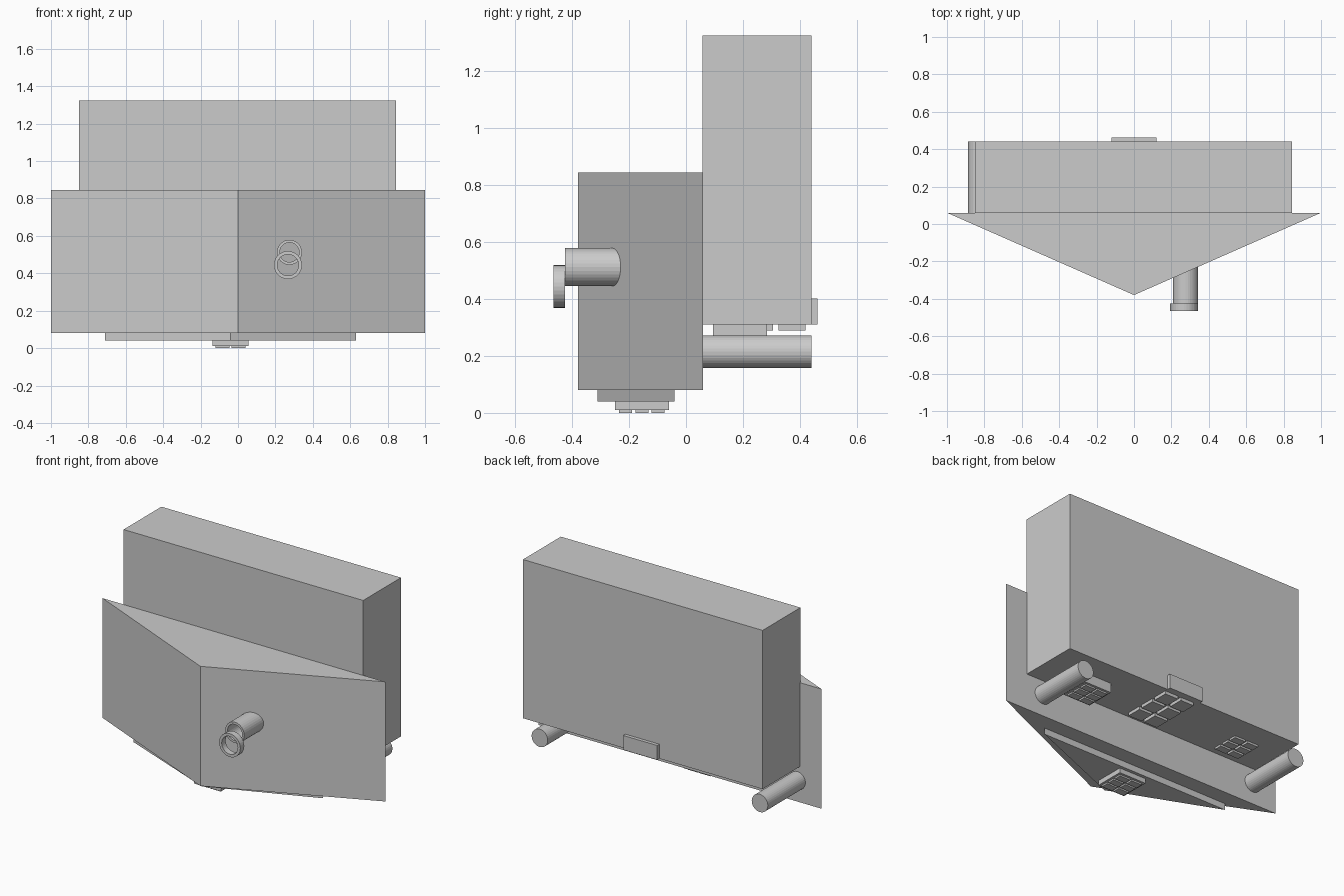
import bpy, bmesh, math
from mathutils import Matrix

if "Cube" in bpy.data.objects:
    bpy.data.objects.remove(bpy.data.objects["Cube"])

SIDES = 32


def finish(name, bm):
    bmesh.ops.recalc_face_normals(bm, faces=bm.faces[:])
    me = bpy.data.meshes.new(name)
    bm.to_mesh(me)
    bm.free()
    ob = bpy.data.objects.new(name, me)
    bpy.context.collection.objects.link(ob)
    return ob


def add_box(bm, x0, x1, y0, y1, z0, z1):
    mat = Matrix.Translation(((x0 + x1) / 2, (y0 + y1) / 2, (z0 + z1) / 2))
    mat = mat @ Matrix.Diagonal((x1 - x0, y1 - y0, z1 - z0, 1))
    bmesh.ops.create_cube(bm, size=1, matrix=mat)


def box(name, *b):
    bm = bmesh.new()
    add_box(bm, *b)
    return finish(name, bm)


def prism(name, pts, z0, z1):
    """Extrude an outline straight up."""
    bm = bmesh.new()
    face = bm.faces.new([bm.verts.new((x, y, z0)) for x, y in pts])
    ext = bmesh.ops.extrude_face_region(bm, geom=[face])
    verts = [g for g in ext["geom"] if isinstance(g, bmesh.types.BMVert)]
    bmesh.ops.translate(bm, verts=verts, vec=(0, 0, z1 - z0))
    return finish(name, bm)


def rod(name, x, z, r, y0, y1):
    """Solid cylinder along y."""
    bm = bmesh.new()
    mat = Matrix.Translation((x, (y0 + y1) / 2, z)) @ Matrix.Rotation(math.pi / 2, 4, 'X')
    bmesh.ops.create_cone(bm, cap_ends=True, segments=SIDES, radius1=r, radius2=r,
                          depth=y1 - y0, matrix=mat)
    return finish(name, bm)


def tube(name, x, z, r_out, r_in, y0, y1):
    """Hollow cylinder along y: a rectangular section swept round a circle."""
    bm = bmesh.new()
    rings = []
    for i in range(SIDES):
        a = math.tau * i / SIDES
        rings.append([bm.verts.new((x + r * math.cos(a), y, z + r * math.sin(a)))
                      for r, y in ((r_out, y0), (r_out, y1), (r_in, y1), (r_in, y0))])
    for i in range(SIDES):
        p, q = rings[i], rings[(i + 1) % SIDES]
        for j in range(4):
            k = (j + 1) % 4
            bm.faces.new((p[j], p[k], q[k], q[j]))
    return finish(name, bm)


def tiles(name, x0, x1, y0, y1, z0, z1, gap):
    """Two by three grid of small plates."""
    bm = bmesh.new()
    w, d = (x1 - x0 - gap) / 2, (y1 - y0 - 2 * gap) / 3
    for i in range(2):
        for j in range(3):
            x, y = x0 + i * (w + gap), y0 + j * (d + gap)
            add_box(bm, x, x + w, y, y + d, z0, z1)
    return finish(name, bm)


# Main bodies
prism("front_wedge", [(-1, 0.06), (0, -0.38), (1, 0.06)], 0.08, 0.845)
box("rear_body", -0.85, 0.845, 0.058, 0.44, 0.31, 1.325)

# Rear rods under the body
for side, x in (("left", -0.83), ("right", 0.727)):
    rod(side + "_rear_rod", x, 0.215, 0.057, 0.05, 0.44)

# Plate on the back
box("back_plate", -0.12, 0.12, 0.43, 0.462, 0.31, 0.402)

# Nozzle and offset end ring on the wedge
tube("nozzle", 0.275, 0.512, 0.067, 0.052, -0.425, -0.2)
tube("nozzle_ring", 0.267, 0.444, 0.075, 0.057, -0.465, -0.425)

# Plate, pad and tiles under the wedge
prism("wedge_base_plate", [(-0.71, -0.04), (-0.04, -0.31), (0.63, -0.04)], 0.04, 0.082)
box("wedge_pad", -0.135, 0.055, -0.25, -0.06, 0.01, 0.042)
tiles("wedge_pad_tiles", -0.12, 0.04, -0.235, -0.075, 0.0, 0.012, 0.012)

# Pads and tiles under the rear body
box("right_body_pad", 0.41, 0.60, 0.095, 0.285, 0.25, 0.312)
tiles("right_pad_tiles", 0.425, 0.585, 0.11, 0.27, 0.24, 0.252, 0.012)
tiles("centre_body_tiles", -0.09, 0.12, 0.095, 0.42, 0.29, 0.312, 0.02)
tiles("left_body_tiles", -0.68, -0.51, 0.11, 0.285, 0.297, 0.312, 0.015)
